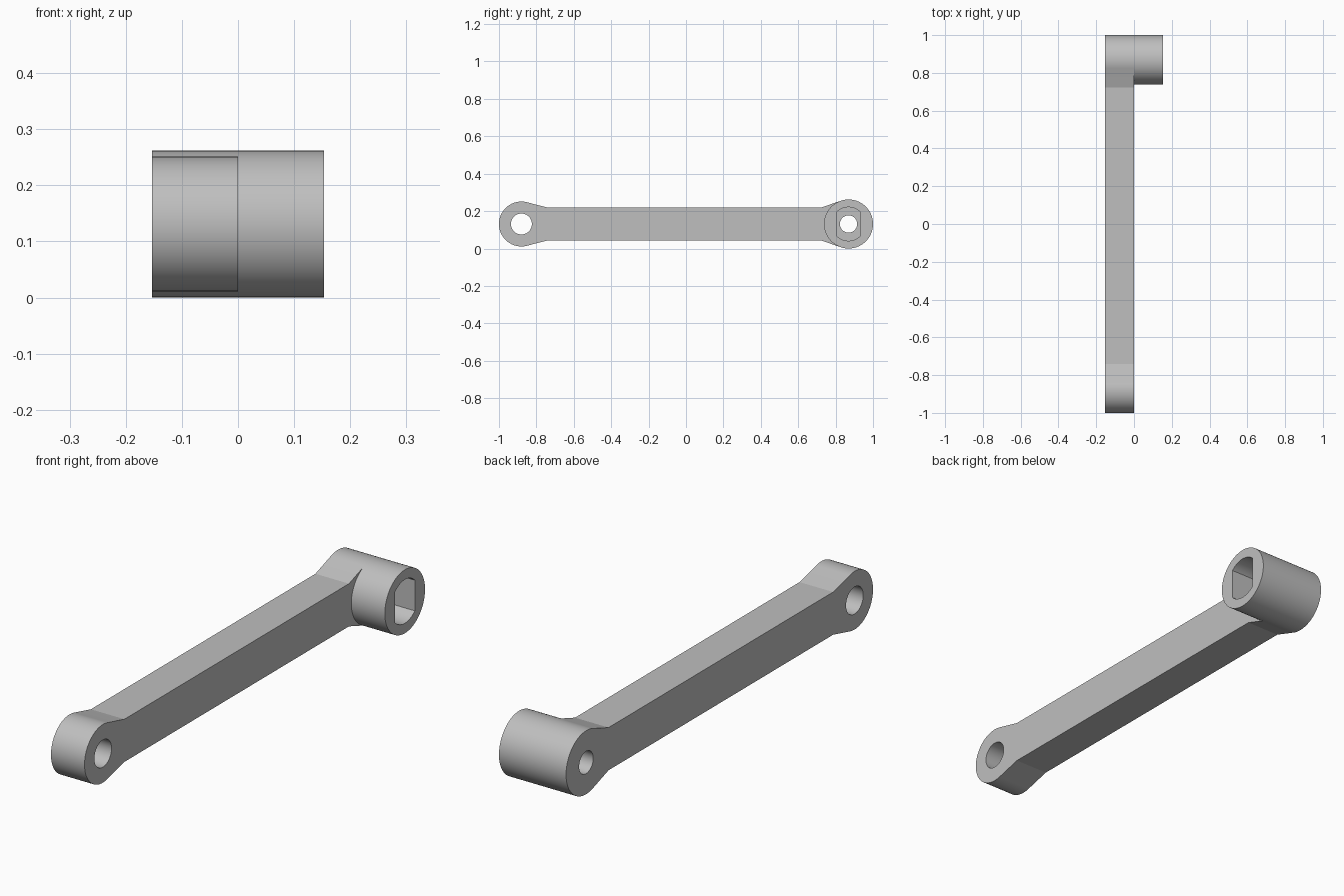
import bpy, bmesh
from math import sin, cos, acos, atan2, hypot, pi, radians

if "Cube" in bpy.data.objects:
    bpy.data.objects.remove(bpy.data.objects["Cube"], do_unlink=True)

MID = 0.131                      # height of the lever's centre line
X_OUT, X_IN, X_END = -0.153, 0.0, 0.153
BAR = 0.088                      # half height of the bar
SMALL_Y, SMALL_R, SMALL_NECK = -0.88, 0.12, -0.74
HUB_Y, HUB_R, HUB_NECK = 0.869, 0.131, 0.723

steel = bpy.data.materials.new("plain_grey")
steel.use_nodes = True
grey = (0.52, 0.52, 0.52, 1)
steel.diffuse_color = grey
steel.node_tree.nodes["Principled BSDF"].inputs["Base Color"].default_value = grey


def prism(name, outline, x0, x1):
    """Extrude a (y, z) outline along x."""
    bm = bmesh.new()
    face = bm.faces.new([bm.verts.new((x0, y, z + MID)) for y, z in outline])
    new = bmesh.ops.extrude_face_region(bm, geom=[face])["geom"]
    moved = [v for v in new if isinstance(v, bmesh.types.BMVert)]
    bmesh.ops.translate(bm, verts=moved, vec=(x1 - x0, 0, 0))
    bmesh.ops.recalc_face_normals(bm, faces=bm.faces)
    mesh = bpy.data.meshes.new(name)
    bm.to_mesh(mesh)
    bm.free()
    mesh.materials.append(steel)
    obj = bpy.data.objects.new(name, mesh)
    bpy.context.collection.objects.link(obj)
    return obj


def arc(y, r, start=0.0, sweep=2 * pi, n=96):
    return [(y + r * cos(start + sweep * i / n), r * sin(start + sweep * i / n))
            for i in range(n)]


def tangent_point(y, r, neck):
    """Point where the sloped neck meets the round end."""
    dy = abs(neck - y)
    a = atan2(BAR, dy) + acos(r / hypot(dy, BAR))
    side = 1 if neck > y else -1
    return y + side * r * cos(a) * 0.999, r * sin(a) * 0.999


def combine(target, tool, operation):
    mod = target.modifiers.new(tool.name, 'BOOLEAN')
    mod.operation, mod.solver, mod.object = operation, 'EXACT', tool
    bpy.context.view_layer.objects.active = target
    bpy.ops.object.modifier_apply(modifier=mod.name)
    bpy.data.objects.remove(tool, do_unlink=True)


# Bar with flared necks, mirrored about the centre line
upper = [tangent_point(SMALL_Y, SMALL_R, SMALL_NECK), (SMALL_NECK, BAR),
         (HUB_NECK, BAR), tangent_point(HUB_Y, HUB_R, HUB_NECK)]
lever = prism("lever_arm", upper + [(y, -z) for y, z in reversed(upper)], X_OUT, X_IN)

# Round ends
combine(lever, prism("small_eye", arc(SMALL_Y, SMALL_R), X_OUT, X_IN), 'UNION')
combine(lever, prism("hub", arc(HUB_Y, HUB_R), X_OUT, X_END), 'UNION')

# Through holes
for name, y, r in (("eye_hole", SMALL_Y, 0.056), ("bolt_hole", HUB_Y, 0.046)):
    combine(lever, prism(name, arc(y, r), -0.3, 0.3), 'DIFFERENCE')

# Two-flat shaft socket in the inner end of the hub
socket_r, flat = 0.09, 0.064
a = acos(flat / socket_r)
socket = []
for start in (a, pi + a):
    socket += arc(HUB_Y, socket_r, start, pi - 2 * a, 32)
    socket.append((HUB_Y + socket_r * cos(start + pi - 2 * a),
                   socket_r * sin(start + pi - 2 * a)))
combine(lever, prism("shaft_socket", socket, 0.0, 0.3), 'DIFFERENCE')

# Merge flat regions and keep crisp edges
bm = bmesh.new()
bm.from_mesh(lever.data)
bmesh.ops.remove_doubles(bm, verts=bm.verts, dist=0.00005)
bmesh.ops.dissolve_limit(bm, angle_limit=radians(0.3), verts=bm.verts, edges=bm.edges)
bm.to_mesh(lever.data)
bm.free()
bpy.ops.object.select_all(action='DESELECT')
lever.select_set(True)
bpy.context.view_layer.objects.active = lever
bpy.ops.object.shade_smooth_by_angle(angle=radians(10))
